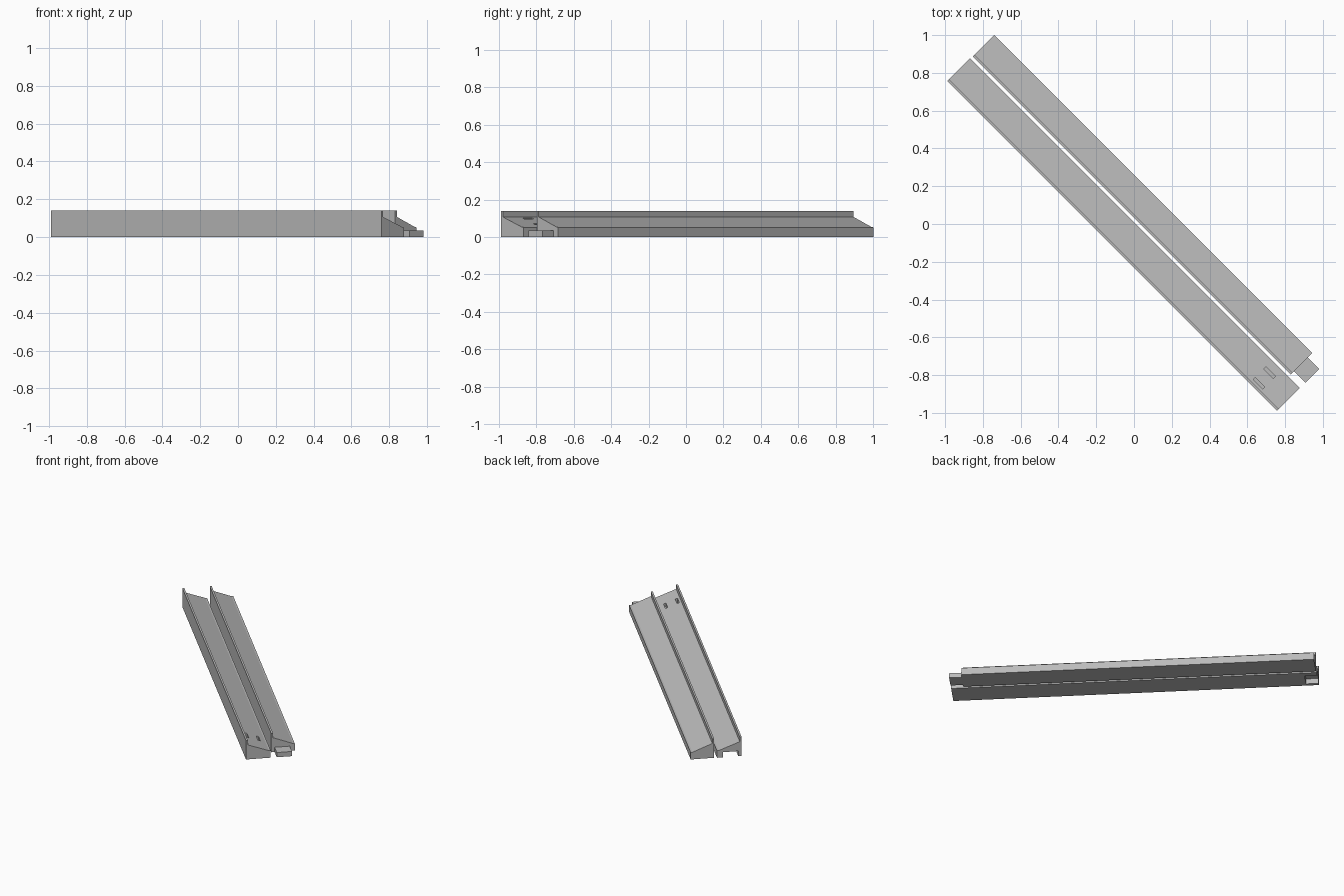
import bpy, bmesh
from mathutils import Matrix
from math import radians

if "Cube" in bpy.data.objects:
    bpy.data.objects.remove(bpy.data.objects["Cube"])

# Rails lie along local X, across local Y, then are turned diagonally
TURN = Matrix.Rotation(radians(-45), 4, 'Z')

grey = bpy.data.materials.new("grey")
grey.diffuse_color = (0.5, 0.5, 0.5, 1)
grey.use_nodes = True
grey.node_tree.nodes["Principled BSDF"].inputs["Base Color"].default_value = grey.diffuse_color


def prism(name, profile, x0, x1):
    """Extrude a (y, z) profile from x0 to x1."""
    bm = bmesh.new()
    face = bm.faces.new([bm.verts.new((x0, y, z)) for y, z in profile])
    ext = bmesh.ops.extrude_face_region(bm, geom=[face])
    verts = [g for g in ext["geom"] if isinstance(g, bmesh.types.BMVert)]
    bmesh.ops.translate(bm, verts=verts, vec=(x1 - x0, 0, 0))
    bmesh.ops.recalc_face_normals(bm, faces=bm.faces)
    bm.transform(TURN)
    mesh = bpy.data.meshes.new(name)
    bm.to_mesh(mesh)
    bm.free()
    mesh.materials.append(grey)
    obj = bpy.data.objects.new(name, mesh)
    bpy.context.collection.objects.link(obj)
    return obj


def block(name, x0, x1, y0, y1, z0, z1):
    return prism(name, [(y0, z0), (y1, z0), (y1, z1), (y0, z1)], x0, x1)


def rail(name, x0, x1, y0, y1):
    """Upright back wall, sloped ledge and a narrow flat lip."""
    return prism(name, [(y0, 0), (y1, 0), (y1, 0.052), (y1 - 0.012, 0.053),
                        (y0 + 0.013, 0.107), (y0 + 0.013, 0.14), (y0, 0.14)], x0, x1)


def cut(target, cutter):
    mod = target.modifiers.new(cutter.name, 'BOOLEAN')
    mod.operation = 'DIFFERENCE'
    mod.solver = 'EXACT'
    mod.object = cutter
    cutter.hide_render = True
    cutter.hide_viewport = True


# Two parallel rails
front_rail = rail("front_rail", -1.235, 1.235, -0.163, 0.006)
back_rail = rail("back_rail", -1.231, 1.151, 0.024, 0.185)

# Joining tab on the back rail
block("joining_tab", 1.151, 1.236, 0.047, 0.151, 0, 0.035)

# Matching socket under the far end of the front rail
cut(front_rail, block("socket_cutter", -1.3, -1.15, -0.14, -0.036, -0.05, 0.038))

# Two narrow slots in the sloped ledge
for i, y in enumerate((-0.128, -0.049)):
    cut(front_rail, block(f"slot_cutter_{i}", 1.029, 1.1, y - 0.008, y + 0.008, 0.045, 0.2))
